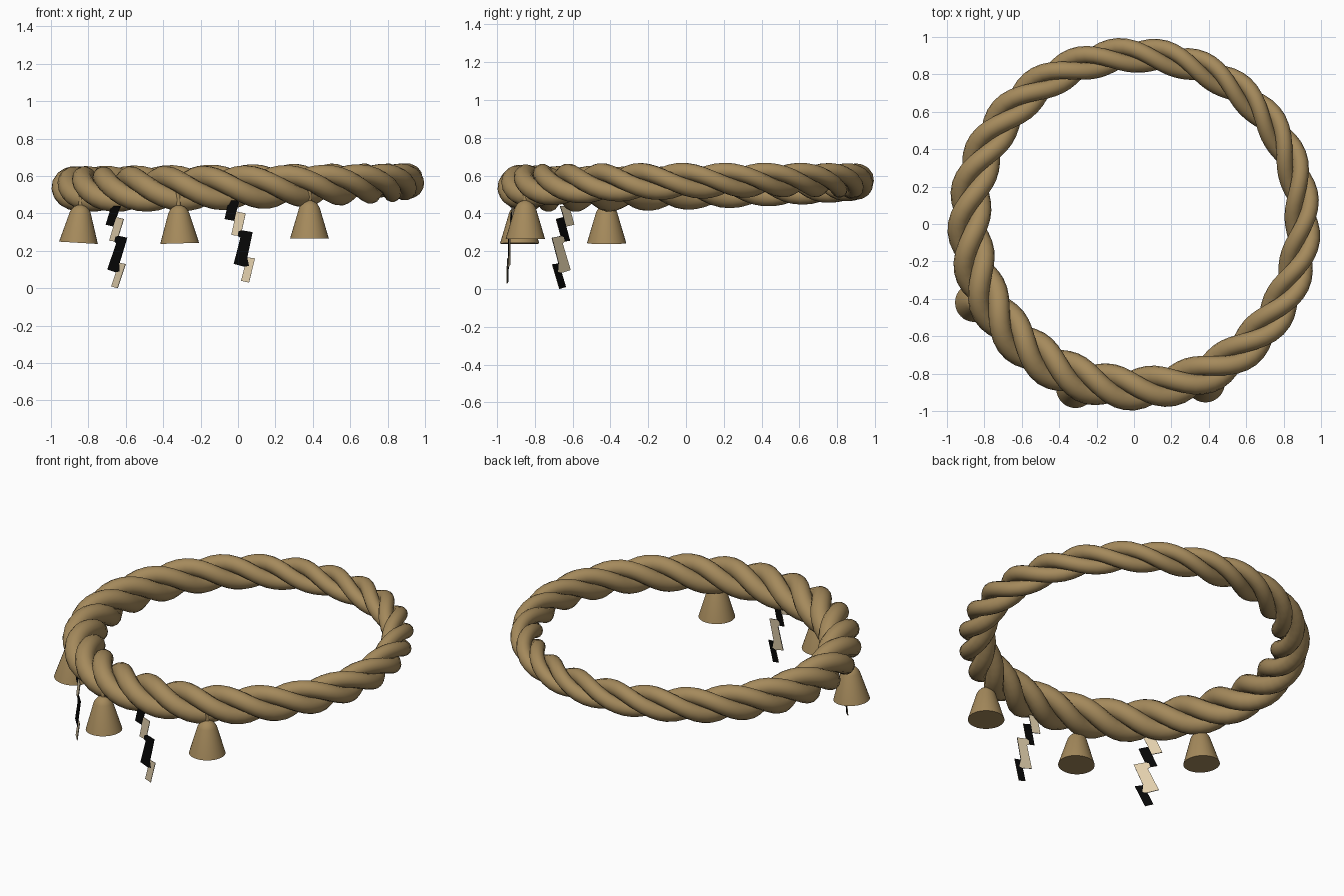
import bpy, bmesh, math
from math import sin, cos, pi, radians
from mathutils import Vector, Matrix

if "Cube" in bpy.data.objects:
    bpy.data.objects.remove(bpy.data.objects["Cube"])


def material(name, rgb):
    m = bpy.data.materials.new(name)
    m.diffuse_color = (*rgb, 1)
    m.use_nodes = True
    m.node_tree.nodes["Principled BSDF"].inputs["Base Color"].default_value = m.diffuse_color
    return m


BROWN = material("rope brown", (0.376, 0.254, 0.107))
TAN = material("pale tan", (0.75, 0.62, 0.41))
BLACK = material("black", (0.002, 0.002, 0.002))


def finish(name, bm, mats, smooth=None):
    bmesh.ops.recalc_face_normals(bm, faces=bm.faces)
    me = bpy.data.meshes.new(name)
    bm.to_mesh(me)
    bm.free()
    ob = bpy.data.objects.new(name, me)
    bpy.context.collection.objects.link(ob)
    for m in mats:
        me.materials.append(m)
    if smooth:
        bpy.ops.object.select_all(action='DESELECT')
        ob.select_set(True)
        bpy.context.view_layer.objects.active = ob
        bpy.ops.object.shade_smooth_by_angle(angle=radians(smooth))
    return ob


# Twisted rope ring: one strand that laps the ring three times
TURNS = 25 / 3


def rope_radius(t):
    return 0.102 + 0.015 * cos(t - radians(230))


def strand_point(t):
    a = -TURNS * (t + radians(4.9))
    off = rope_radius(t) * 0.56
    rad = 0.891 + 0.016 * cos(t - radians(50)) + off * cos(a)
    z = 0.553 + 0.018 * cos(t) + 0.015 * sin(t) + off * sin(a)
    return Vector((rad * cos(t), rad * sin(t), z))


bm = bmesh.new()
STEPS, SIDES = 420, 14
rings = []
for i in range(STEPS):
    t = 6 * pi * i / STEPS
    p = strand_point(t)
    tangent = (strand_point(t + 0.01) - strand_point(t - 0.01)).normalized()
    side = tangent.cross(Vector((0, 0, 1))).normalized()
    up = side.cross(tangent)
    r = rope_radius(t) * 0.49
    rings.append([bm.verts.new(p + r * (cos(b) * side + sin(b) * up))
                  for b in (2 * pi * k / SIDES for k in range(SIDES))])
for i in range(STEPS):
    r0, r1 = rings[i], rings[(i + 1) % STEPS]
    for k in range(SIDES):
        n = (k + 1) % SIDES
        bm.faces.new((r0[k], r0[n], r1[n], r1[k]))
finish("rope_ring", bm, [BROWN], 60)


# Bells: lathed profile of (radius, height), closed underneath
PROFILE = [(0.104, 0), (0.055, 0.165), (0.046, 0.18), (0.032, 0.195), (0.012, 0.203), (0.01, 0.29)]


def bell(name, x, y, z, tilt):
    bm = bmesh.new()
    n = 32
    loops = [[bm.verts.new((r * cos(2 * pi * k / n), r * sin(2 * pi * k / n), h))
              for k in range(n)] for r, h in PROFILE]
    for a, b in zip(loops, loops[1:]):
        for k in range(n):
            bm.faces.new((a[k], a[(k + 1) % n], b[(k + 1) % n], b[k]))
    bm.faces.new(loops[0])
    bm.faces.new(loops[-1])
    ob = finish(name, bm, [BROWN], 35)
    ob.matrix_world = Matrix.Translation((x, y, z)) @ Matrix.Rotation(tilt, 4, 'Y')


bell("bell_left", -0.853, -0.42, 0.243, 0.06)
bell("bell_middle", -0.312, -0.88, 0.24, -0.03)
bell("bell_right", 0.382, -0.85, 0.265, 0.0)


# Zigzag streamers: four slanted plates, colours swapped between front and back
PLATES = [
    [(-.05, .47), (.008, .47), (-.008, .41), (-.019, .36), (-.072, .37)],
    [(-.008, .41), (.042, .40), (.022, .31), (.004, .305), (0, .28), (-.035, .285), (-.019, .36)],
    [(.004, .305), (.022, .31), (.08, .30), (.052, .165), (.062, .12), (.038, .115),
     (-.021, .13), (.014, .27), (0, .28)],
    [(.052, .165), (.094, .16), (.062, .03), (.019, .04), (.038, .115), (.062, .12)],
]


def streamer(name, origin, along, scale, shear, lean, drop):
    bm = bmesh.new()
    along = Vector(along).normalized()
    out = along.cross(Vector((0, 0, 1)))          # faces away from the ring centre
    for i, outline in enumerate(PLATES):
        sides = []
        for d in (0.002, -0.002):
            sides.append([])
            for u, v in outline:
                w = u * scale - shear * (0.47 - v)
                p = Vector(origin) + along * w + out * (d + lean * (0.47 - v))
                sides[-1].append(bm.verts.new((p.x, p.y, v - drop)))
        f, b = sides
        front = bm.faces.new(f)
        back = bm.faces.new(b[::-1])
        front.material_index = i % 2
        back.material_index = 1 - i % 2
        for k in range(len(f)):
            n = (k + 1) % len(f)
            bm.faces.new((f[k], b[k], b[n], f[n])).material_index = i % 2
    finish(name, bm, [BLACK, TAN])


streamer("streamer_middle", (0, -0.92, 0), (1, -0.15, 0), 1.0, 0.0, 0.04, 0.0)
streamer("streamer_left", (-0.635, -0.66, 0), (0.7, -0.71, 0), 1.15, 0.16, 0.03, 0.03)
